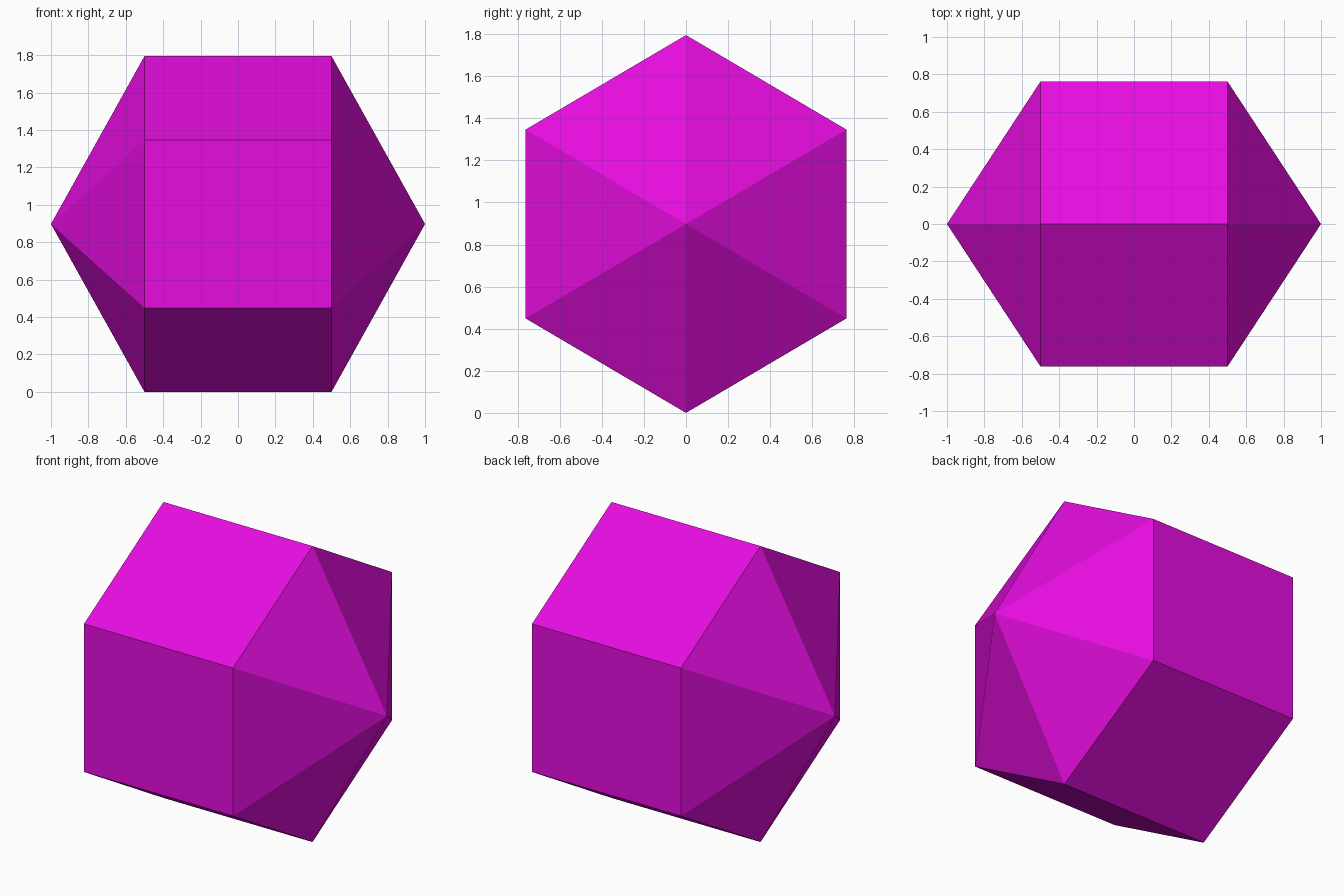
import bpy, bmesh

if "Cube" in bpy.data.objects:
    bpy.data.objects.remove(bpy.data.objects["Cube"])

HALF_LENGTH, TIP = 0.5, 1.0          # prism half length, cone tip distance
HALF_WIDTH, HEIGHT = 0.762, 1.795    # hexagon size
MID = HEIGHT / 2

# Hexagon profile in the y-z plane, one corner up
hexagon = [(0, HEIGHT), (HALF_WIDTH, MID * 1.5), (HALF_WIDTH, MID * 0.5),
           (0, 0), (-HALF_WIDTH, MID * 0.5), (-HALF_WIDTH, MID * 1.5)]

bm = bmesh.new()
rings = {s: [bm.verts.new((s * HALF_LENGTH, y, z)) for y, z in hexagon] for s in (-1, 1)}
tips = {s: bm.verts.new((s * TIP, 0, MID)) for s in (-1, 1)}
for i in range(6):
    j = (i + 1) % 6
    # Prism side
    bm.faces.new((rings[-1][i], rings[-1][j], rings[1][j], rings[1][i]))
    # Pyramid side at each end
    for s in (-1, 1):
        bm.faces.new((rings[s][i], rings[s][j], tips[s]))
bmesh.ops.recalc_face_normals(bm, faces=bm.faces)

mesh = bpy.data.meshes.new("crystal")
bm.to_mesh(mesh)
bm.free()
crystal = bpy.data.objects.new("crystal", mesh)
bpy.context.collection.objects.link(crystal)

magenta = bpy.data.materials.new("magenta")
magenta.diffuse_color = (0.79, 0.004, 0.74, 1)
magenta.use_nodes = True
magenta.node_tree.nodes["Principled BSDF"].inputs["Base Color"].default_value = magenta.diffuse_color
mesh.materials.append(magenta)
